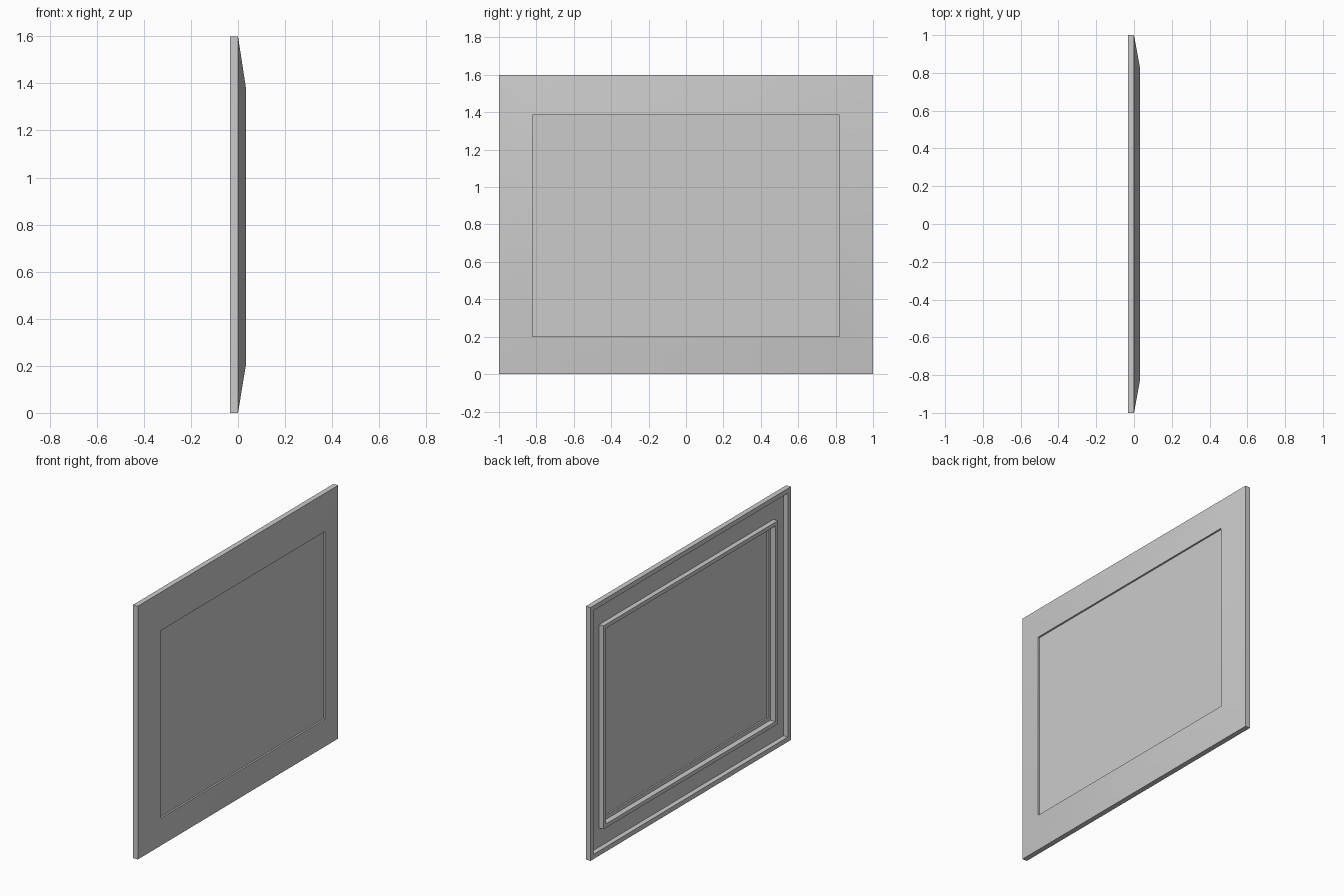
import bpy
import bmesh
import math

cube = bpy.data.objects.get("Cube")
if cube:
    bpy.data.objects.remove(cube, do_unlink=True)

HALF_DEPTH = 0.033
OUTER = (1.0, 0.0, 1.6)        # half width, bottom, top
OPENING = (0.82, 0.2, 1.385)

grey = bpy.data.materials.new("light grey")
grey.use_nodes = True
grey.diffuse_color = (0.6, 0.6, 0.6, 1)
grey.node_tree.nodes["Principled BSDF"].inputs["Base Color"].default_value = (0.6, 0.6, 0.6, 1)


def ring(bm, rect, grow, x):
    """Four corners of an upright rectangle, grown outward, at depth x."""
    half, low, high = rect
    half, low, high = half + grow, low - grow, high + grow
    return [bm.verts.new((x, y, z)) for y, z in
            ((-half, low), (half, low), (half, high), (-half, high))]


def bridge(bm, a, b):
    for i in range(4):
        j = (i + 1) % 4
        bm.faces.new((a[i], a[j], b[j], b[i]))


def finish(bm, name):
    bmesh.ops.recalc_face_normals(bm, faces=bm.faces)
    mesh = bpy.data.meshes.new(name)
    bm.to_mesh(mesh)
    bm.free()
    mesh.materials.append(grey)
    obj = bpy.data.objects.new(name, mesh)
    bpy.context.collection.objects.link(obj)
    bpy.ops.object.select_all(action='DESELECT')
    obj.select_set(True)
    bpy.context.view_layer.objects.active = obj
    bpy.ops.object.shade_smooth_by_angle(angle=math.radians(30))
    return obj


# Frame: sloped face, stepped opening, hollow back with an inner rib
profile = [
    (OUTER, 0, 0),
    (OPENING, 0, HALF_DEPTH),
    (OPENING, 0, 0.002),
    (OPENING, 0.025, 0.002),
    (OPENING, 0.025, -HALF_DEPTH),
    (OPENING, 0.05, -HALF_DEPTH),
    (OPENING, 0.05, -0.002),
    (OUTER, -0.03, -0.002),
    (OUTER, -0.03, -HALF_DEPTH),
    (OUTER, 0, -HALF_DEPTH),
]
bm = bmesh.new()
rings = [ring(bm, *step) for step in profile]
for a, b in zip(rings, rings[1:] + rings[:1]):
    bridge(bm, a, b)
finish(bm, "frame")

# Flat pane set slightly back in the opening
bm = bmesh.new()
back, front = ring(bm, OPENING, 0, 0.012), ring(bm, OPENING, 0, 0.022)
bridge(bm, back, front)
bm.faces.new(back)
bm.faces.new(front)
finish(bm, "pane")
